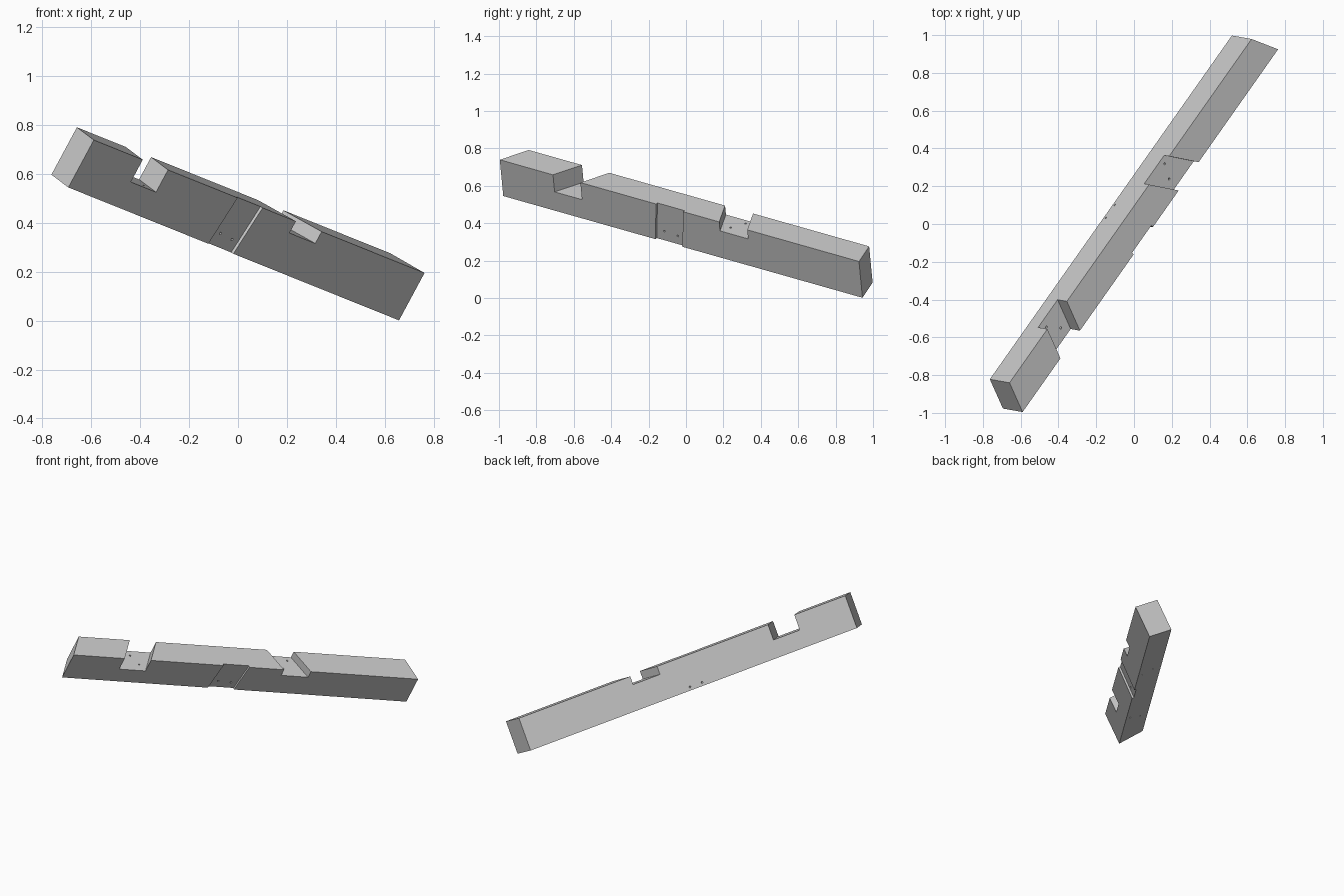
import bpy, bmesh
from mathutils import Vector, Matrix

if "Cube" in bpy.data.objects:
    bpy.data.objects.remove(bpy.data.objects["Cube"], do_unlink=True)

# Beam space: x along the length, y from front face to back, z up the side
LENGTH, DEPTH, HEIGHT = 2.411, 0.162, 0.221
along = Vector((0.561, 0.7965, -0.2255)).normalized()
up = Vector((0.4535, -0.1102, 0.8844))
up = (up - along * up.dot(along)).normalized()
back = up.cross(along)
corner = Vector((-0.694, -0.977, 0.545))
PLACE = Matrix((along, back, up)).transposed().to_4x4()
PLACE.translation = corner

wood = bpy.data.materials.new("plain_grey")
wood.use_nodes = True
GREY = (0.6, 0.6, 0.6, 1.0)
wood.diffuse_color = GREY
wood.node_tree.nodes["Principled BSDF"].inputs["Base Color"].default_value = GREY


def make_object(name, bm):
    bmesh.ops.recalc_face_normals(bm, faces=bm.faces[:])
    mesh = bpy.data.meshes.new(name)
    bm.to_mesh(mesh)
    bm.free()
    mesh.materials.append(wood)
    obj = bpy.data.objects.new(name, mesh)
    obj.matrix_world = PLACE
    bpy.context.collection.objects.link(obj)
    return obj


def skewed_block(name, x, y, z, left_y=0, right_y=0, lean=0):
    """Box whose ends slide along x with depth (left_y, right_y) and height (lean)."""
    bm = bmesh.new()
    bmesh.ops.create_cube(bm, size=1)
    for v in bm.verts:
        side = v.co.x > 0
        py, pz = y[v.co.y > 0], z[v.co.z > 0]
        v.co = (x[side] + (right_y if side else left_y) * py + lean * pz, py, pz)
    return make_object(name, bm)


def drill(name, start, end, radius=0.0055):
    """Cylinder through two points, run a little past both."""
    a, b = Vector(start), Vector(end)
    axis = (b - a).normalized()
    bm = bmesh.new()
    bmesh.ops.create_cone(bm, cap_ends=True, segments=12, radius1=radius, radius2=radius,
                          depth=(b - a).length + 0.04)
    turn = axis.to_track_quat("Z", "Y").to_matrix().to_4x4()
    bmesh.ops.transform(bm, matrix=Matrix.Translation((a + b) / 2) @ turn, verts=bm.verts)
    return make_object(name, bm)


# Beam with mitred ends
beam = skewed_block("notched_beam", (0, LENGTH), (0, DEPTH), (0, HEIGHT), 0.45, -0.33)

# Two skewed notches in the top and a shallow leaning housing in the front
deep_floor, shallow_floor, housing = HEIGHT - 0.104, HEIGHT - 0.055, 0.013
cutters = [
    skewed_block("deep_notch_cutter", (0.357, 0.541), (-0.1, 0.3), (deep_floor, 0.4), 0.45, 0.45),
    skewed_block("shallow_notch_cutter", (1.473, 1.661), (-0.1, 0.3), (shallow_floor, 0.4), -0.51, -0.51),
    skewed_block("housing_cutter", (1.021, 1.203), (-0.1, housing), (-0.1, 0.4), lean=0.125),
]

# Slanted screw holes: a pair from each notch to the far face
holes = [
    ((0.461, 0.123, deep_floor), (0.49, 0.104, 0)),
    ((0.509, 0.051, deep_floor), (0.546, 0.03, 0)),
    ((1.546, 0.131, shallow_floor), (1.551, 0.104, 0)),
    ((1.500, 0.058, shallow_floor), (1.515, 0.03, 0)),
    ((1.077, housing, 0.056), (1.149, DEPTH, 0.022)),
    ((1.167, housing, 0.051), (1.234, DEPTH, 0.022)),
]
cutters += [drill("screw_hole_cutter", a, b) for a, b in holes]

for cutter in cutters:
    cutter.hide_render = True
    cut = beam.modifiers.new(cutter.name, "BOOLEAN")
    cut.operation, cut.solver, cut.object = "DIFFERENCE", "EXACT", cutter

# Bake the cuts and drop the cutters
bpy.context.view_layer.update()
graph = bpy.context.evaluated_depsgraph_get()
carved = bpy.data.meshes.new_from_object(beam.evaluated_get(graph))
beam.modifiers.clear()
beam.data = carved
for cutter in cutters:
    bpy.data.objects.remove(cutter, do_unlink=True)
